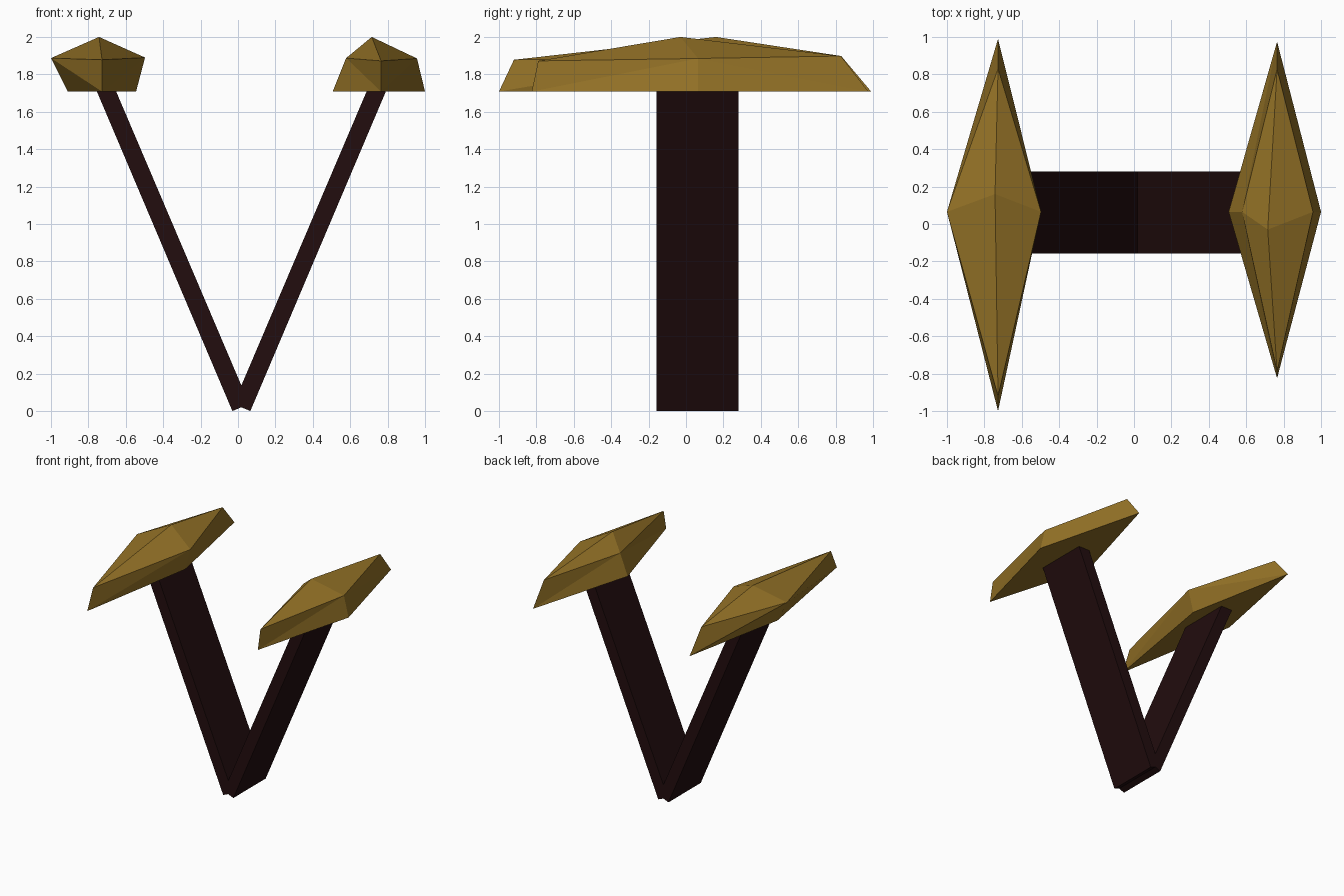
import bpy

if "Cube" in bpy.data.objects:
    bpy.data.objects.remove(bpy.data.objects["Cube"])


def material(name, rgb):
    m = bpy.data.materials.new(name)
    m.diffuse_color = (*rgb, 1)
    m.use_nodes = True
    m.node_tree.nodes["Principled BSDF"].inputs["Base Color"].default_value = m.diffuse_color
    return m


gold = material("dull gold", (0.30, 0.17, 0.02))
brown = material("dark brown", (0.016, 0.004, 0.0045))


def make(name, verts, faces, mat):
    me = bpy.data.meshes.new(name)
    me.from_pydata(verts, [], faces)
    me.materials.append(mat)
    ob = bpy.data.objects.new(name, me)
    bpy.context.collection.objects.link(ob)
    return ob


# Faceted cap: diamond base, diamond rim and a pointed top.
# Each diamond is (left x, right x, front y, back y)
def cap(name, mid_x, base, rim, peak, rim_z):
    mid_y, base_z = 0.065, 1.708

    def ring(d, z):
        l, r, f, b = d
        zl, zf, zr, zb = z
        return [(l, mid_y, zl), (mid_x, f, zf), (r, mid_y, zr), (mid_x, b, zb)]

    verts = ring(base, [base_z] * 4) + ring(rim, rim_z) + [peak]
    faces = [(3, 2, 1, 0)]
    for i in range(4):
        j = (i + 1) % 4
        faces.append((4 + i, 4 + j, 8))
        # split each side from the rim's side corner to the base tip
        if i % 2 == 0:
            faces += [(i, j, 4 + i), (j, 4 + j, 4 + i)]
        else:
            faces += [(i, j, 4 + j), (i, 4 + j, 4 + i)]
    make(name, verts, faces, gold)


cap("left_cap", -0.727, (-0.91, -0.545, -1.0, 0.99),
    (-1.0, -0.497, -0.92, 0.83), (-0.743, 0.16, 2.0), (1.887, 1.878, 1.89, 1.898))
cap("right_cap", 0.765, (0.506, 1.0, -0.825, 0.975),
    (0.578, 0.957, -0.79, 0.828), (0.715, -0.03, 2.0), (1.887, 1.872, 1.885, 1.898))

# Two flat legs crossing at the foot of the V, mirrored about x = 0.018
for name, s in (("left_leg", -1), ("right_leg", 1)):
    section = [(0.048, 0.0), (-0.042, 0.038), (0.685, 1.745), (0.788, 1.745)]
    verts = [(0.018 + s * x, y, z) for y in (-0.157, 0.28) for x, z in section]
    faces = [(3, 2, 1, 0), (4, 5, 6, 7)]
    faces += [(i, (i + 1) % 4, (i + 1) % 4 + 4, i + 4) for i in range(4)]
    if s > 0:
        faces = [f[::-1] for f in faces]
    leg = make(name, verts, faces, brown)

# Consistent outward normals
import bmesh
for ob in bpy.data.objects:
    bm = bmesh.new()
    bm.from_mesh(ob.data)
    bmesh.ops.recalc_face_normals(bm, faces=bm.faces)
    bm.to_mesh(ob.data)
    bm.free()
